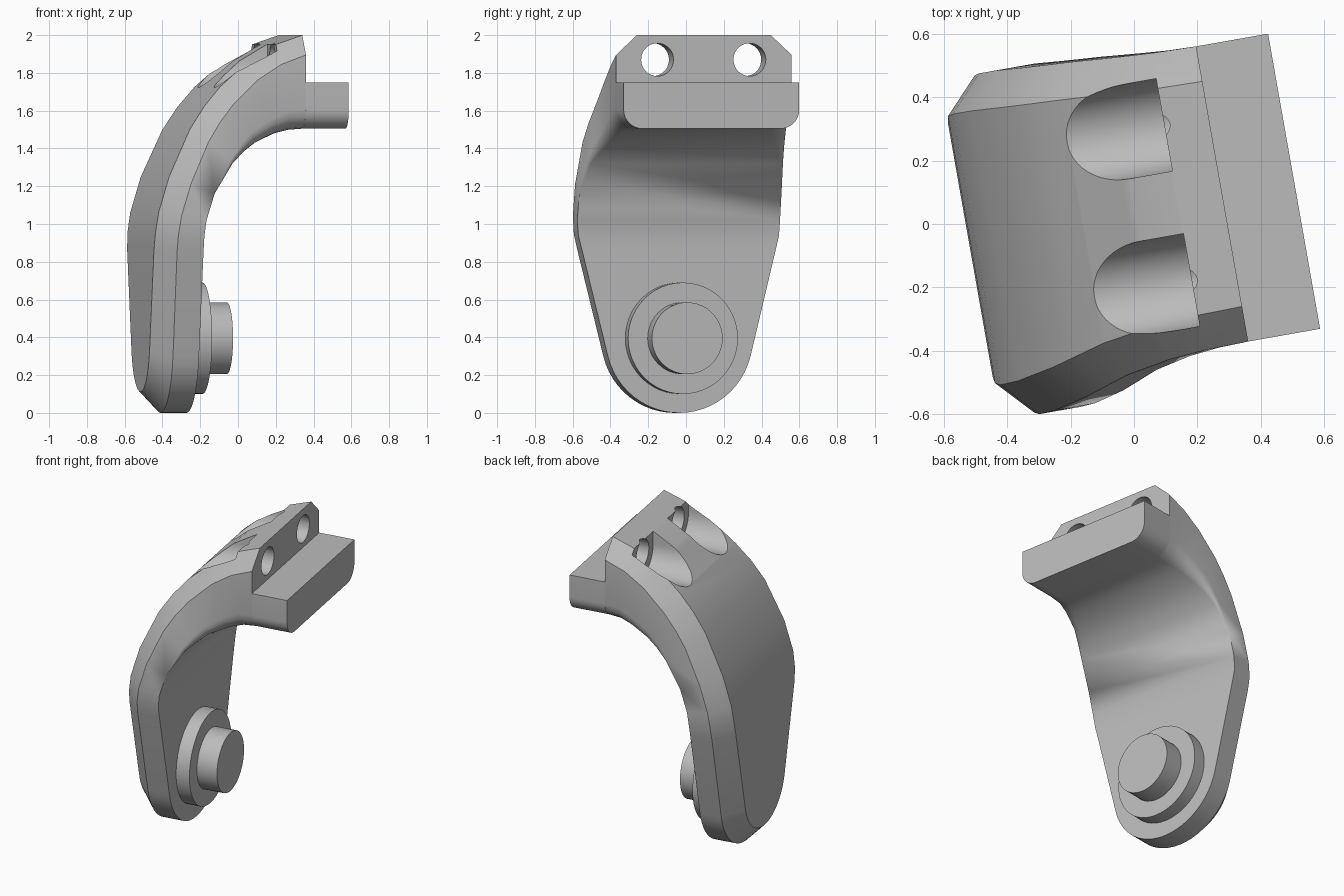
import bpy, bmesh
from math import sin, cos, atan2, pi, radians
from mathutils import Matrix, Vector

if "Cube" in bpy.data.objects:
    bpy.data.objects.remove(bpy.data.objects["Cube"])

TURN = Matrix.Rotation(radians(10), 4, 'Z')   # whole part is turned about z
CHAMFER = 0.112

grey = bpy.data.materials.new("plain_grey")
grey.use_nodes = True
grey.diffuse_color = (0.5, 0.5, 0.5, 1)
grey.node_tree.nodes["Principled BSDF"].inputs["Base Color"].default_value = (0.5, 0.5, 0.5, 1)


def loft(name, rings):
    """Skin closed rings of equal length, capping both ends."""
    bm = bmesh.new()
    rows = [[bm.verts.new(p) for p in ring] for ring in rings]
    n = len(rows[0])
    for a, b in zip(rows, rows[1:]):
        for i in range(n):
            j = (i + 1) % n
            bm.faces.new((a[i], a[j], b[j], b[i]))
    bm.faces.new(rows[0])
    bm.faces.new(rows[-1])
    bmesh.ops.remove_doubles(bm, verts=bm.verts, dist=0.0005)
    bmesh.ops.dissolve_degenerate(bm, edges=bm.edges, dist=0.0005)
    bmesh.ops.recalc_face_normals(bm, faces=bm.faces)
    bm.transform(TURN)
    mesh = bpy.data.meshes.new(name)
    bm.to_mesh(mesh)
    bm.free()
    mesh.materials.append(grey)
    ob = bpy.data.objects.new(name, mesh)
    bpy.context.collection.objects.link(ob)
    return ob


def extrude_x(name, outline, x0, x1):
    return loft(name, [[(x, y, z) for y, z in outline] for x in (x0, x1)])


def arc(cy, cz, r, a0, a1, n):
    return [(cy + r * cos(a0 + (a1 - a0) * i / n), cz + r * sin(a0 + (a1 - a0) * i / n))
            for i in range(n + 1)]


def circle(cy, cz, r, n=48):
    return arc(cy, cz, r, 0, 2 * pi, n)[:-1]


def section(outer, mid, inner, outer_y, mid_y, fillet):
    """Cross-section: chamfered outer face, straight sides, filleted inner corners."""
    (ol, orr), (l, r) = outer_y, mid_y
    o, m, i = (Vector((p[0], 0, p[1])) for p in (outer, mid, inner))
    out = (m - i).normalized()
    at = lambda p, y: p + Vector((0, y, 0))
    ring = [at(o, ol), at(o, orr), at(m, r)]
    corner = [(fillet * (1 - cos(k * pi / 8)), fillet * (1 - sin(k * pi / 8))) for k in range(5)]
    ring += [at(i + out * d, r - e) for e, d in corner]
    ring += [at(i + out * d, l + e) for e, d in reversed(corner)]
    return ring + [at(m, l)]


# Curved arm: rounded foot first
rings = []
BACK, FRONT, CY, R = -0.522, -0.275, 0.012, 0.395
for k in range(13):
    a = radians(76) * k / 12
    ro = R - CHAMFER
    zo, zm = R - ro * cos(a), R - R * cos(a)
    wo, wm = ro * sin(a), R * sin(a)
    rings.append(section((BACK, zo), (BACK + 0.107, zm), (FRONT, zm),
                         (CY - wo, CY + wo), (CY - wm, CY + wm), 0))

# Then the sweep up and over: outer x, outer z, right side y, left side y, inner fillet
sweep = [(-0.522, 0.86, -0.51, 0.53, 0), (-0.518, 0.95, -0.53, 0.548, 0),
         (-0.502, 1.06, -0.538, 0.552, 0), (-0.445, 1.25, -0.535, 0.552, 0),
         (-0.33, 1.5, -0.512, 0.545, 0.02), (-0.25, 1.62, -0.49, 0.541, 0.04),
         (-0.16, 1.725, -0.465, 0.537, 0.06), (0, 1.865, -0.44, 0.527, 0.08),
         (0.14, 1.948, -0.43, 0.52, 0.1), (0.29, 2.0, -0.427, 0.517, 0.1)]
for x, z, yr, yl, fillet in sweep:
    t = max(0, atan2(z - 0.9, 0.29 - x))
    inner = (0.29 - 0.565 * cos(t), (0.9 + 0.605 * sin(t)) if z > 0.9 else z)
    o, i = Vector((x, z)), Vector(inner)
    mid = o + (i - o).normalized() * 0.105
    rings.append(section(o, mid, i, (yr + CHAMFER, yl - CHAMFER), (yr, yl), fillet))
arm = loft("curved_arm", rings)

# Two bolt holes with open counterbores
for y in (-0.205, 0.291):
    bore = arc(y, 1.87, 0.148, -pi, 0, 24) + [(y + 0.148, 2.2), (y - 0.148, 2.2)]
    for cutter in (extrude_x("counterbore_cutter", bore, -0.6, 0.148),
                   extrude_x("bolt_hole_cutter", circle(y, 1.87, 0.087), 0.1, 0.4)):
        cutter.hide_render = True
        mod = arm.modifiers.new("cut", 'BOOLEAN')
        mod.operation, mod.solver, mod.object = 'DIFFERENCE', 'EXACT', cutter
        bpy.context.view_layer.objects.active = arm
        bpy.ops.object.modifier_apply(modifier=mod.name)
        bpy.data.objects.remove(cutter)

# Mounting ledge with rounded lower corners
low, high, right, left = 1.505, 1.75, -0.427, 0.517
ledge_outline = ([(left, high), (right, high)]
                 + arc(right + 0.1, low + 0.1, 0.1, pi, 1.5 * pi, 8)
                 + arc(left - 0.1, low + 0.1, 0.1, 1.5 * pi, 2 * pi, 8))
ledge = extrude_x("mounting_ledge", ledge_outline, 0.289, 0.52)

# Stepped pivot on the inner face
collar = extrude_x("pivot_collar", circle(0.017, 0.395, 0.295), -0.3, -0.188)
pin = extrude_x("pivot_pin", circle(0.017, 0.395, 0.19), -0.2, -0.057)

bpy.ops.object.select_all(action='DESELECT')
for ob in (arm, ledge, collar, pin):
    ob.select_set(True)
bpy.context.view_layer.objects.active = arm
bpy.ops.object.shade_smooth_by_angle(angle=radians(28))
